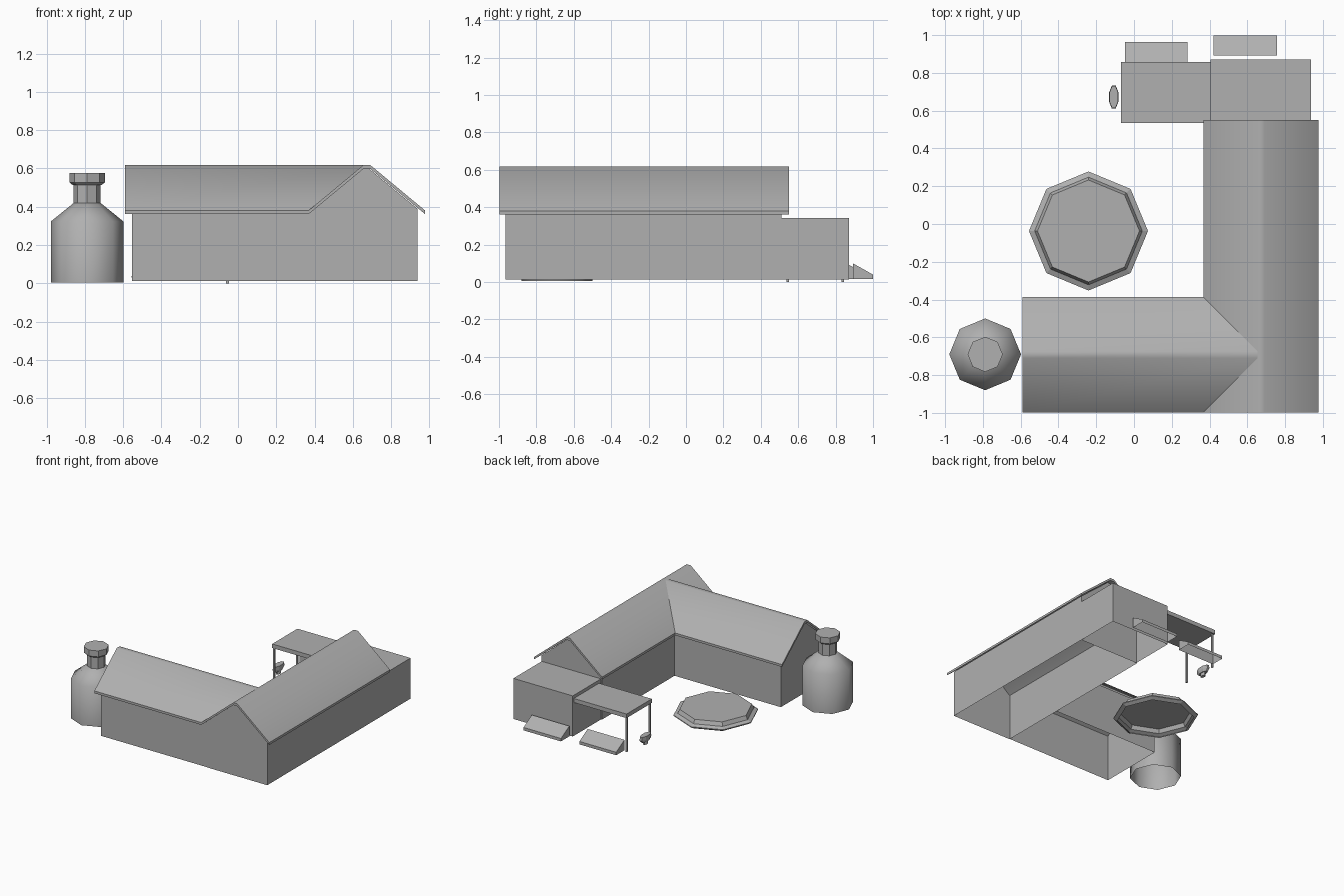
import bpy, bmesh, math

if "Cube" in bpy.data.objects:
    bpy.data.objects.remove(bpy.data.objects["Cube"])

GREY = bpy.data.materials.new("mid_grey")
GREY.diffuse_color = (0.435, 0.435, 0.435, 1)
GREY.use_nodes = True
GREY.node_tree.nodes["Principled BSDF"].inputs["Base Color"].default_value = GREY.diffuse_color


def finish(name, bm, smooth=None):
    bmesh.ops.recalc_face_normals(bm, faces=bm.faces[:])
    me = bpy.data.meshes.new(name)
    bm.to_mesh(me)
    bm.free()
    me.materials.append(GREY)
    ob = bpy.data.objects.new(name, me)
    bpy.context.collection.objects.link(ob)
    if smooth:
        bpy.ops.object.select_all(action='DESELECT')
        bpy.context.view_layer.objects.active = ob
        ob.select_set(True)
        bpy.ops.object.shade_smooth_by_angle(angle=math.radians(smooth))
    return ob


def prism(name, prof, a, b, axis='y', skip=(), cap_a=True, cap_b=True, end=None, smooth=None):
    """Sweep an (across, z) profile along an axis; skip lists omitted side faces,
    end(across) optionally gives a mitred end position."""
    bm = bmesh.new()

    def pt(u, w, z):
        return bm.verts.new((u, w, z) if axis == 'y' else (w, u, z))
    A = [pt(u, a, z) for u, z in prof]
    B = [pt(u, end(u) if end else b, z) for u, z in prof]
    n = len(prof)
    for i in range(n):
        if i not in skip:
            j = (i + 1) % n
            bm.faces.new((A[i], A[j], B[j], B[i]))
    if cap_a:
        bm.faces.new(A)
    if cap_b:
        bm.faces.new(B)
    return finish(name, bm, smooth)


def box(name, x, y, z, open_bottom=False):
    prof = [(x[0], z[0]), (x[1], z[0]), (x[1], z[1]), (x[0], z[1])]
    return prism(name, prof, y[0], y[1], skip=(0,) if open_bottom else ())


def lathe(name, centre, prof, n=8, sx=1.0, turn=0.0, cap_bottom=False, smooth=None):
    bm = bmesh.new()
    rings = [[bm.verts.new((centre[0] + sx * r * math.cos(2 * math.pi * (k + turn) / n),
                            centre[1] + r * math.sin(2 * math.pi * (k + turn) / n), z))
              for k in range(n)] for r, z in prof]
    for p, q in zip(rings, rings[1:]):
        for k in range(n):
            j = (k + 1) % n
            bm.faces.new((p[k], p[j], q[j], q[k]))
    bm.faces.new(rings[-1])
    if cap_bottom:
        bm.faces.new(rings[0])
    return finish(name, bm, smooth)


BASE = 0.012


def roof_profile(c):
    return [(c - .305, .361), (c - .305, .380), (c - .018, .618), (c + .018, .618),
            (c + .305, .380), (c + .305, .361), (c + .018, .598), (c - .018, .598)]


def wall_profile(c):
    return [(c - .27, BASE), (c + .27, BASE), (c + .27, .389), (c + .018, .598),
            (c - .018, .598), (c - .27, .389)]


# L-shaped house: walls open below, gables under the roofs
CX, CY = 0.673, -0.692
prism("long_wing_walls", wall_profile(CX - .005), -0.965, 0.51, skip=(0, 2, 3, 4))
prism("side_wing_walls", wall_profile(CY), -0.555, 0.40, axis='x', skip=(0, 2, 3, 4), cap_b=False)
prism("long_wing_roof", roof_profile(CX), -0.997, 0.55, smooth=50)
prism("side_wing_roof", roof_profile(CY), -0.59, 0.66, axis='x',
      end=lambda y: CX - abs(y - CY), smooth=50)

# Flat-roofed annex and carport
box("annex", (0.405, 0.937), (0.51, 0.872), (BASE, 0.341), open_bottom=True)
box("carport_roof", (-0.068, 0.405), (0.535, 0.858), (0.282, 0.315))
for i, y in enumerate((0.543, 0.838)):
    box(f"carport_post_{i + 1}", (-0.062, -0.048), (y - .007, y + .007), (0, 0.282))

# Sloping cellar hatches behind the annex and carport
for i, (x0, x1, y0) in enumerate(((-0.048, 0.282, 0.856), (0.422, 0.757, 0.892))):
    prism(f"hatch_{i + 1}", [(y0, .016), (y0 + .107, .016), (y0 + .107, .04), (y0, .10)],
          x0, x1, axis='x', skip=(0,))

# Raised octagonal platform in the courtyard
lathe("platform", (-0.241, -0.037),
      [(.285, .013), (.315, .03), (.315, .037), (.285, .05), (.27, .08)])

# Silo: body, shoulder, neck, overhanging cap
SILO = (-0.788, -0.69)
lathe("silo_body", SILO, [(.19, 0.004), (.19, .323), (.07, .42)], smooth=50)
lathe("silo_neck", SILO, [(.07, .42), (.07, .52)])
lathe("silo_cap", SILO, [(.075, .513), (.093, .528), (.093, .576)], cap_bottom=True)

# Small trough on a foot beside the carport
TROUGH = (-0.107, 0.672)
lathe("trough_foot", TROUGH, [(.025, .014), (.025, .05)], sx=.6, turn=.5, cap_bottom=True)
lathe("trough", TROUGH, [(.05, .04), (.066, .06), (.062, .088)], sx=.4, turn=.5, cap_bottom=True)
